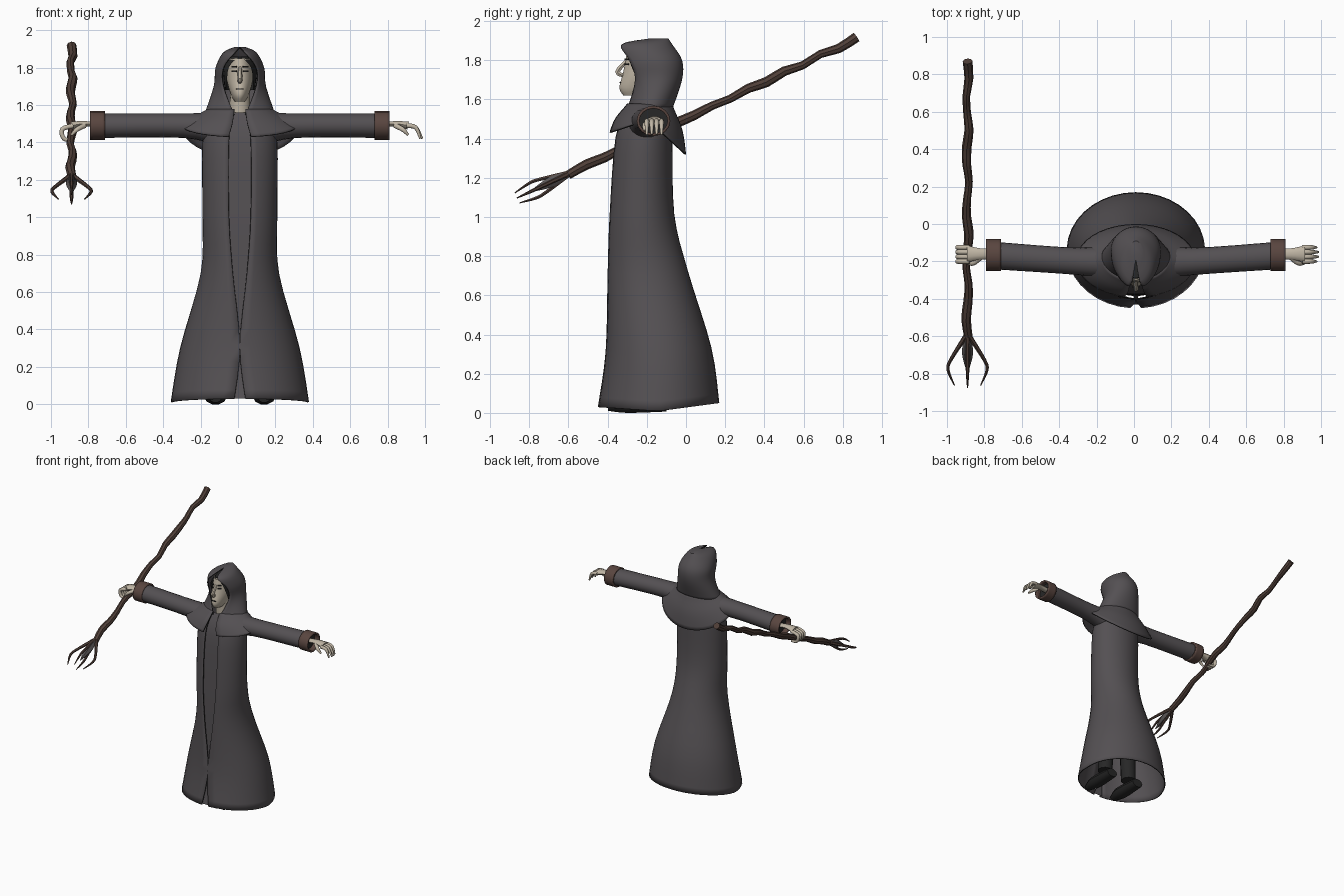
import bpy
import bmesh
from math import sin, cos, asin, pi
from mathutils import Vector, Matrix

if "Cube" in bpy.data.objects:
    bpy.data.objects.remove(bpy.data.objects["Cube"])

MIDLINE = 0.01
ACROSS, DEPTH = Vector((1, 0, 0)), Vector((0, 1, 0))
SIDES = (("right", -1), ("left", 1))
parts = []


def material(name, *colour):
    mat = bpy.data.materials.new(name)
    mat.use_nodes = True
    mat.diffuse_color = (*colour, 1)
    shader = mat.node_tree.nodes["Principled BSDF"]
    shader.inputs["Base Color"].default_value = mat.diffuse_color
    return mat


cloth = material("charcoal cloth", 0.088, 0.08, 0.086)
lining = material("black lining", 0.02, 0.02, 0.02)
skin = material("pale skin", 0.52, 0.46, 0.37)
leather = material("brown leather", 0.1, 0.06, 0.05)
wood = material("dark wood", 0.08, 0.05, 0.04)
stone = material("grey stone", 0.1, 0.09, 0.09)


def finish(name, bm, *materials, thickness=0.0):
    bmesh.ops.remove_doubles(bm, verts=bm.verts, dist=0.0005)
    bmesh.ops.recalc_face_normals(bm, faces=bm.faces)
    mesh = bpy.data.meshes.new(name)
    bm.to_mesh(mesh)
    bm.free()
    for mat in materials:
        mesh.materials.append(mat)
    part = bpy.data.objects.new(name, mesh)
    bpy.context.collection.objects.link(part)
    if thickness:
        shell = part.modifiers.new("thickness", "SOLIDIFY")
        shell.thickness = thickness
        shell.material_offset_rim = len(materials) - 1
    parts.append(part)


def smooth(keys, steps=4):
    """Run a smooth curve through a few key rows."""
    keys = [Vector(key) for key in keys]
    padded = [keys[0], *keys, keys[-1]]
    rows = []
    for a, b, c, d in zip(padded, padded[1:], padded[2:], padded[3:]):
        for step in range(steps):
            t = step / steps
            bend = (a * 2 - b * 5 + c * 4 - d) * t + (b * 3 - a - c * 3 + d) * t * t
            rows.append(b + (c - a + bend) * t / 2)
    return rows + [keys[-1]]


def bridge(bm, rings, closed):
    for lower, upper in zip(rings, rings[1:]):
        for i in range(0 if closed else 1, len(lower)):
            bm.faces.new((lower[i - 1], lower[i], upper[i], upper[i - 1]))


def garment(name, keys, *materials, front=0.0, back=0.0, cap=False, thickness=0.0, count=36):
    """Stack oval rows: height, half width, front, back and half width of the opening.
    The hem is shifted by front and back, fading out towards the top."""
    bm = bmesh.new()
    rows = smooth(keys)
    rings = []
    for level, row in enumerate(rows):
        height, width, near, far, gap = (*row, 0)[:5]
        centre = (near + far) / 2
        start = asin(max(gap, 0) / width)
        fade = 1 - level / (len(rows) - 1)
        ring = []
        for i in range(count + 1):
            angle = start + (pi - start) * 2 * i / count
            facing = cos(angle)
            reach = (centre - near) / cos(start) if facing > 0 else far - centre
            shift = (front if facing > 0 else back) * abs(facing) * fade
            ring.append(bm.verts.new((MIDLINE + width * sin(angle), centre - reach * facing, height + shift)))
        rings.append(ring)
    bridge(bm, rings, closed=False)
    if cap:
        bm.faces.new(rings[-1][:-1])
    finish(name, bm, *materials, thickness=thickness)


def tube(name, keys, mat, side=DEPTH, flat=1.0, count=10, cap=True, thickness=0.0, steps=4):
    """Sweep an oval along key points that each carry a radius."""
    bm = bmesh.new()
    rows = smooth(keys, steps)
    points = [row.to_3d() for row in rows]
    rings = []
    for i, (point, row) in enumerate(zip(points, rows)):
        along = (points[min(i + 1, len(points) - 1)] - points[max(i - 1, 0)]).normalized()
        wide = (side - along * side.dot(along)).normalized() * row[3]
        tall = along.cross(wide) * flat
        turns = [2 * pi * k / count for k in range(count)]
        rings.append([bm.verts.new(point + wide * cos(turn) + tall * sin(turn)) for turn in turns])
    bridge(bm, rings, closed=True)
    if cap:
        bm.faces.new(rings[0])
        bm.faces.new(rings[-1])
    finish(name, bm, mat, thickness=thickness)


def patch(name, place, width, height, yaw=0.0):
    """Thin dark plate lying on the face."""
    bm = bmesh.new()
    size = Matrix.Diagonal((width, 0.009, height, 1))
    matrix = Matrix.Translation(place) @ Matrix.Rotation(yaw, 4, "Z") @ size
    bmesh.ops.create_cube(bm, size=1, matrix=matrix)
    finish(name, bm, lining)


# robe, open down the front
robe = [(0.01, 0.37, -0.45, 0.17, 0.03), (0.3, 0.32, -0.41, 0.13, 0), (0.7, 0.21, -0.4, 0.01, 0.04),
        (1, 0.2, -0.39, -0.06, 0.06), (1.4, 0.2, -0.36, -0.07, 0.06), (1.56, 0.16, -0.3, -0.08, 0.04)]
garment("robe", robe, cloth, lining, front=0.02, back=0.04, thickness=0.008)

# recessed strip behind the opening
bm = bmesh.new()
strip = [[bm.verts.new((MIDLINE + sign * (max(gap, 0) + 0.01), near + 0.02, max(height, 0.03)))
          for label, sign in SIDES] for height, width, near, far, gap in smooth(robe)]
bridge(bm, strip, closed=False)
finish("inner_robe_panel", bm, cloth)

# shoulder mantle and hood
garment("shoulder_mantle", [(1.5, 0.32, -0.39, 0, 0.06), (1.54, 0.25, -0.36, -0.02, 0.04),
                            (1.58, 0.17, -0.3, -0.07, 0.03)],
        cloth, lining, front=-0.07, back=-0.18, thickness=0.008)
garment("hood", [(1.55, 0.19, -0.3, -0.07, 0.03), (1.7, 0.14, -0.26, -0.02, 0.09),
                 (1.8, 0.13, -0.29, -0.02, 0.09), (1.88, 0.09, -0.33, -0.07, 0.03),
                 (1.91, 0.03, -0.19, -0.09, 0)], cloth, lining, cap=True, thickness=0.008)

# head, hair and face
garment("head", [(1.62, 0.03, -0.32, -0.14), (1.66, 0.05, -0.34, -0.1), (1.74, 0.07, -0.32, -0.08),
                 (1.85, 0.06, -0.3, -0.09)], skin, cap=True, count=24)
garment("hair", [(1.68, 0.08, -0.24, -0.06, 0.07), (1.8, 0.09, -0.29, -0.05, 0.06),
                 (1.86, 0.05, -0.29, -0.07, 0)], lining, cap=True, count=24)
tube("neck", [(MIDLINE, -0.2, 1.5, 0.06), (MIDLINE, -0.22, 1.7, 0.05)], skin, count=16)
tube("nose", [(MIDLINE, -0.3, 1.8, 0.01), (MIDLINE, -0.35, 1.74, 0.014), (MIDLINE, -0.31, 1.72, 0.01)],
     skin, side=ACROSS, count=6)
patch("mouth", (MIDLINE, -0.336, 1.685), width=0.04, height=0.005)
for label, sign in SIDES:
    for feature, height in (("eye", 1.78), ("eyebrow", 1.805)):
        patch(f"{label}_{feature}", (MIDLINE + sign * 0.03, -0.302, height),
              width=0.03, height=0.008, yaw=sign * 0.6)


# sleeves, cuffs, palms, legs and boots
for label, sign in SIDES:
    def at(x, y, z, radius):
        return MIDLINE + sign * x, y, z, radius

    def level(start, end, radius):
        return [at(x, -0.166, 1.49, radius) for x in (start, end)]

    tube(f"{label}_sleeve", [at(0.1, -0.2, 1.47, 0.1), at(0.3, -0.2, 1.49, 0.073), at(0.74, -0.17, 1.49, 0.073)],
         cloth, flat=0.9, count=20, cap=False)
    tube(f"{label}_cuff", level(0.72, 0.8, 0.086), leather, flat=0.9, count=16, cap=False, thickness=0.014)
    tube(f"{label}_cuff_lining", level(0.74, 0.76, 0.077), lining, flat=0.9, count=16)
    tube(f"{label}_palm", [at(0.74, -0.16, 1.49, 0.03), at(0.83, -0.16, 1.5, 0.03), at(0.9, -0.16, 1.49, 0.045)],
         skin, flat=0.5)
    tube(f"{label}_thumb", [at(0.83, -0.18, 1.49, 0.014), at(0.87, -0.21, 1.47, 0.013), at(0.9, -0.21, 1.44, 0.007)],
         skin)
    tube(f"{label}_leg", [at(0.12, -0.2, 0.1, 0.06), at(0.1, -0.2, 0.7, 0.07)], lining)
    tube(f"{label}_boot", [at(0.13, -0.1, 0.04, 0.05), at(0.13, -0.3, 0.04, 0.06), at(0.13, -0.4, 0.03, 0.03)],
         lining, side=ACROSS, flat=0.7)

# open left fingers, and right fingers closed around the staff
for finger in range(4):
    y = -0.2 + finger * 0.025
    tip = 0.99 - abs(finger - 1.5) * 0.01
    tube(f"left_finger_{finger}", [(0.9, y, 1.49, 0.013), (0.95, y, 1.48, 0.012), (tip, y, 1.42, 0.006)], skin)
    tube(f"right_finger_{finger}", [(-0.88, y, 1.49, 0.013), (-0.94, y, 1.47, 0.013), (-0.93, y, 1.42, 0.012),
                                    (-0.88, y, 1.41, 0.008)], skin)

# gnarled staff with a claw and a stone
butt, head = Vector((-0.89, 0.87, 1.91)), Vector((-0.89, -0.6, 1.22))
knots = 16
shaft = []
for knot in range(knots + 1):
    wobble = Vector((sin(knot * 2), 0, cos(knot * 3))) * 0.008
    shaft.append((*(butt.lerp(head, knot / knots) + wobble), 0.023 + cos(knot * 5) * 0.003))
tube("staff", shaft, wood, side=ACROSS, count=8, steps=2)

along = (head - butt).normalized()
upward = along.cross(ACROSS) * 0.4
for label, outward in (("left", ACROSS), ("right", -ACROSS), ("upper", upward), ("lower", -upward)):
    claw = [(*(head + along * ahead + outward * spread), radius) for ahead, spread, radius in
            ((0, 0.01, 0.014), (0.14, 0.09, 0.01), (0.2, 0.104, 0.009), (0.29, 0.07, 0.003))]
    tube(f"{label}_staff_prong", claw, wood, side=along.cross(outward), count=6)
tube("staff_stone", [(*(head + along * ahead), radius) for ahead, radius in
                     ((0.01, 0.016), (0.1, 0.03), (0.22, 0.002))], stone, side=ACROSS, count=6)

# soft shading with crisp edges
bpy.ops.object.select_all(action="DESELECT")
for part in parts:
    part.select_set(True)
bpy.context.view_layer.objects.active = parts[0]
bpy.ops.object.shade_smooth_by_angle(angle=0.7)
